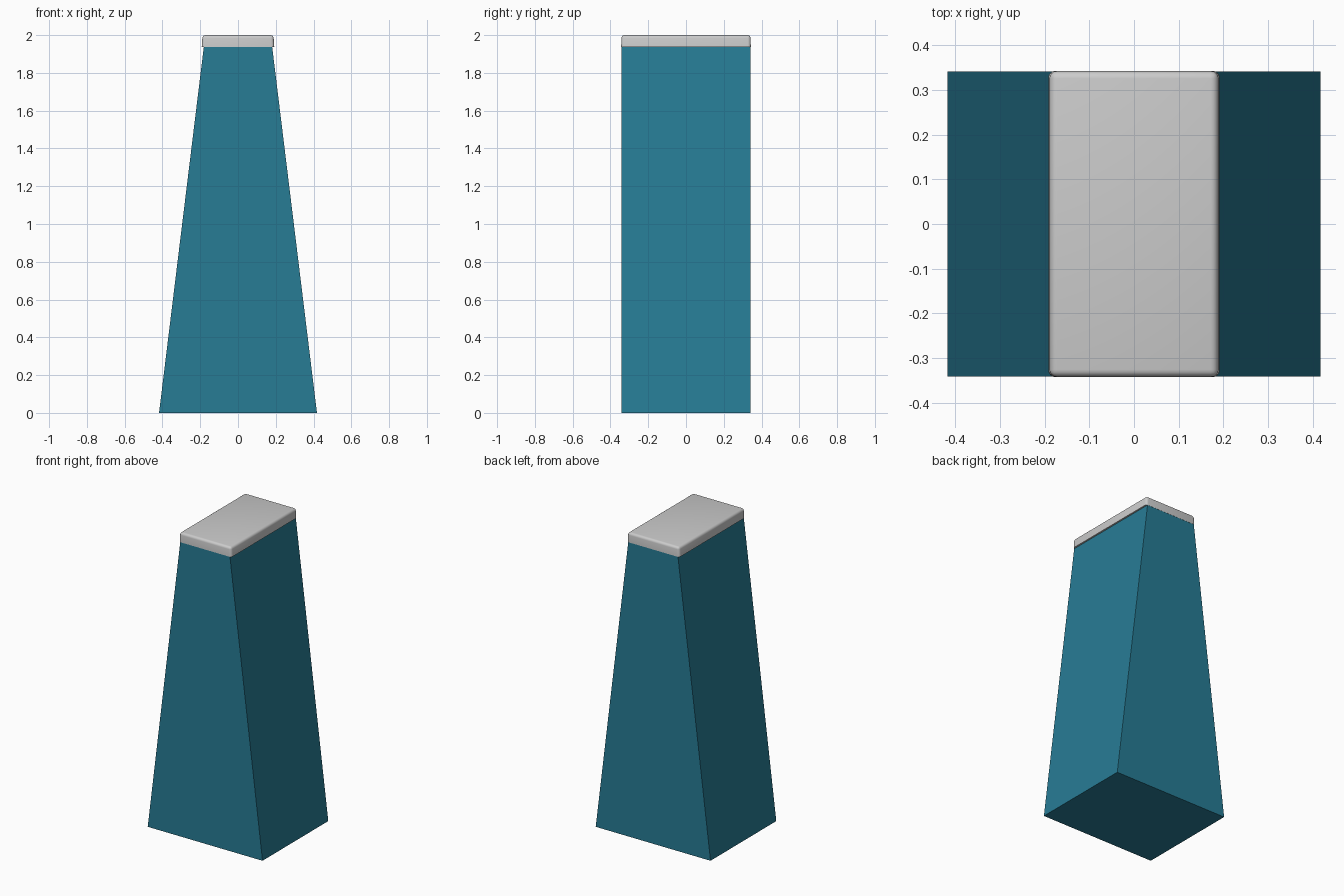
import bpy, bmesh, math

if "Cube" in bpy.data.objects:
    bpy.data.objects.remove(bpy.data.objects["Cube"])


def frustum(name, z0, z1, x0, x1, y0, y1):
    """Box from z0 to z1 with half widths x0,y0 at the bottom and x1,y1 at the top."""
    bm = bmesh.new()
    bmesh.ops.create_cube(bm, size=2)
    for v in bm.verts:
        top = v.co.z > 0
        v.co.x *= x1 if top else x0
        v.co.y *= y1 if top else y0
        v.co.z = z1 if top else z0
    mesh = bpy.data.meshes.new(name)
    bm.to_mesh(mesh)
    bm.free()
    obj = bpy.data.objects.new(name, mesh)
    bpy.context.collection.objects.link(obj)
    return obj


# Tapered body, flat shaded
body = frustum("tapered_body", 0.0, 1.937, 0.418, 0.181, 0.342, 0.342)
teal = bpy.data.materials.new("teal")
teal.diffuse_color = (0.02, 0.2, 0.3, 1)
teal.use_nodes = True
teal.node_tree.nodes["Principled BSDF"].inputs["Base Color"].default_value = teal.diffuse_color
body.data.materials.append(teal)

# Cap slab, rounded on every edge except the underside
cap = frustum("top_cap", 1.937, 2.0, 0.192, 0.188, 0.343, 0.342)
bm = bmesh.new()
bm.from_mesh(cap.data)
edges = [e for e in bm.edges if max(v.co.z for v in e.verts) > 1.99]
bmesh.ops.bevel(bm, geom=edges, offset=0.016, segments=4, profile=0.5, affect='EDGES')
bm.to_mesh(cap.data)
bm.free()
bpy.ops.object.select_all(action='DESELECT')
cap.select_set(True)
bpy.context.view_layer.objects.active = cap
bpy.ops.object.shade_smooth_by_angle(angle=math.radians(35))
